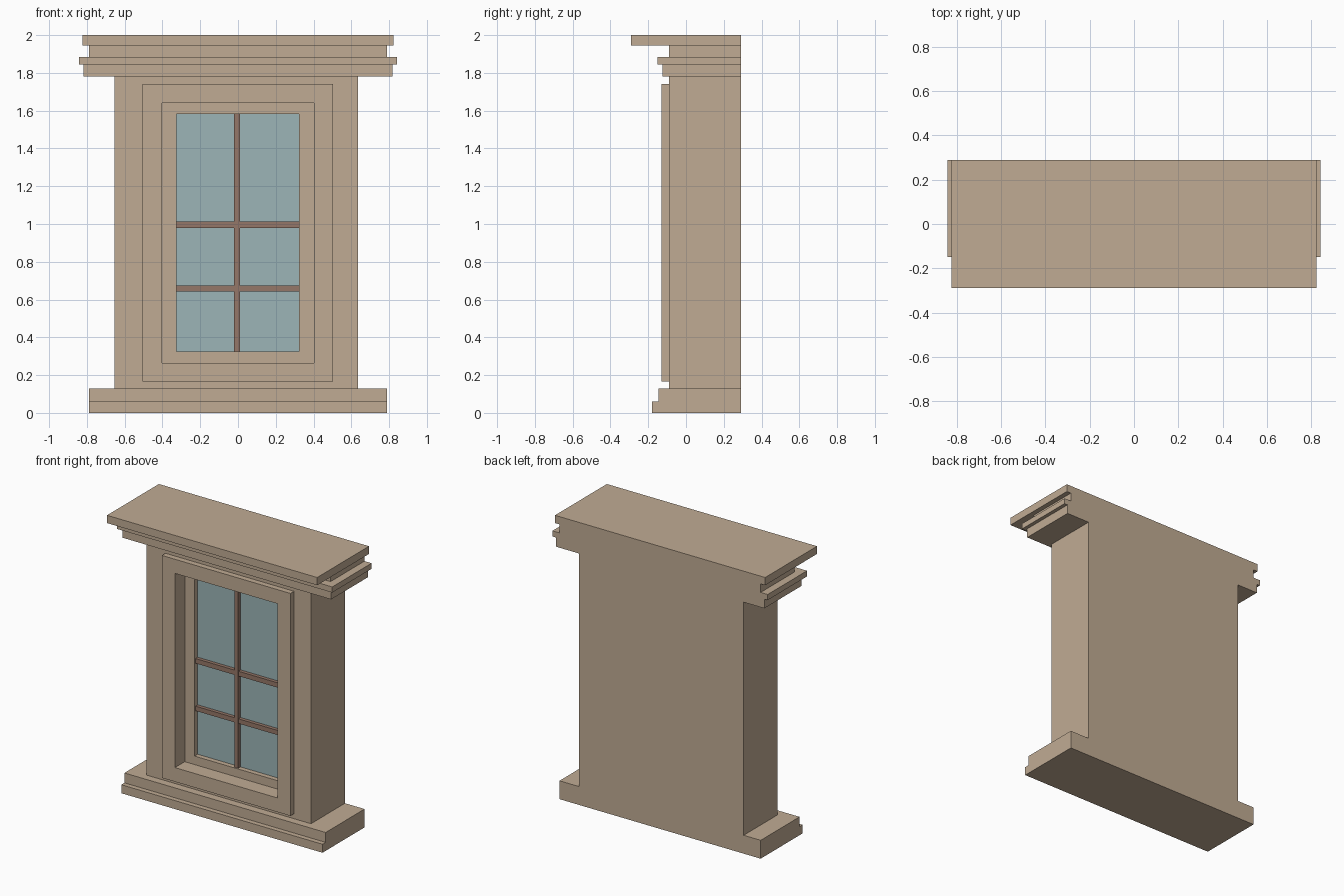
import bpy
import bmesh

cube = bpy.data.objects.get("Cube")
if cube:
    bpy.data.objects.remove(cube, do_unlink=True)


def material(name, rgb):
    mat = bpy.data.materials.new(name)
    mat.use_nodes = True
    color = (*rgb, 1)
    mat.diffuse_color = color
    mat.node_tree.nodes["Principled BSDF"].inputs["Base Color"].default_value = color
    return mat


stone = material("tan stone", (0.53, 0.41, 0.295))
wood = material("brown wood", (0.30, 0.185, 0.14))
glass = material("blue glass", (0.335, 0.46, 0.475))


def nested(name, mat, loops, cap_start=True, cap_end=True, closed=False):
    """Bridge a chain of rectangles, each given as ((x0, x1, z0, z1), y)."""
    bm = bmesh.new()
    rings = []
    for (x0, x1, z0, z1), y in loops:
        corners = ((x0, z0), (x1, z0), (x1, z1), (x0, z1))
        rings.append([bm.verts.new((x, y, z)) for x, z in corners])
    pairs = list(zip(rings, rings[1:]))
    if closed:
        pairs.append((rings[-1], rings[0]))
    for a, b in pairs:
        for i in range(4):
            j = (i + 1) % 4
            bm.faces.new((a[i], a[j], b[j], b[i]))
    if cap_start and not closed:
        bm.faces.new(rings[0])
    if cap_end and not closed:
        bm.faces.new(rings[-1])
    bmesh.ops.recalc_face_normals(bm, faces=bm.faces)
    mesh = bpy.data.meshes.new(name)
    bm.to_mesh(mesh)
    bm.free()
    mesh.materials.append(mat)
    obj = bpy.data.objects.new(name, mesh)
    bpy.context.collection.objects.link(obj)
    return obj


def box(name, mat, rect, front, back):
    return nested(name, mat, [(rect, back), (rect, front)])


def ring(name, mat, outer, inner, front, back):
    return nested(name, mat, [(outer, back), (outer, front), (inner, front), (inner, back)],
                  closed=True)


# Main depths
BACK, WALL, FRAME, SASH, PANE = 0.29, -0.09, -0.13, -0.02, 0.015

# Rectangles of the wall and window
body = (-0.655, 0.635, 0.13, 1.78)
surround = (-0.505, 0.502, 0.165, 1.74)
opening = (-0.403, 0.402, 0.265, 1.64)
light = (-0.326, 0.324, 0.325, 1.582)

# Wall block with a recess for the window
nested("wall", stone, [(body, BACK), (body, WALL), (opening, WALL), (opening, PANE + 0.01)])

# Raised surround, recessed sash and glass
ring("window_surround", stone, surround, opening, FRAME, WALL)
ring("window_sash", stone, opening, light, SASH, PANE + 0.01)
box("window_glass", glass, light, PANE, PANE + 0.008)

# Glazing bars
BAR = -0.012
box("vertical_bar", wood, (-0.02, 0.01, light[2], light[3]), BAR, PANE)
for name, low, high in (("lower_bar", 0.642, 0.675), ("upper_bar", 0.978, 1.012)):
    box(name, wood, (light[0], light[1], low, high), BAR + 0.002, PANE)

# Stepped sill and cornice: name, half width, bottom, top, front
courses = (
    ("sill_base", 0.788, 0.0, 0.06, -0.18),
    ("sill_top", 0.788, 0.06, 0.13, -0.145),
    ("cornice_bed", 0.817, 1.78, 1.845, -0.125),
    ("cornice_lip", 0.843, 1.845, 1.885, -0.15),
    ("cornice_neck", 0.788, 1.885, 1.945, -0.09),
    ("cornice_cap", 0.823, 1.945, 2.0, -0.29),
)
for name, half, bottom, top, front in courses:
    box(name, stone, (-half, half, bottom, top), front, BACK)
